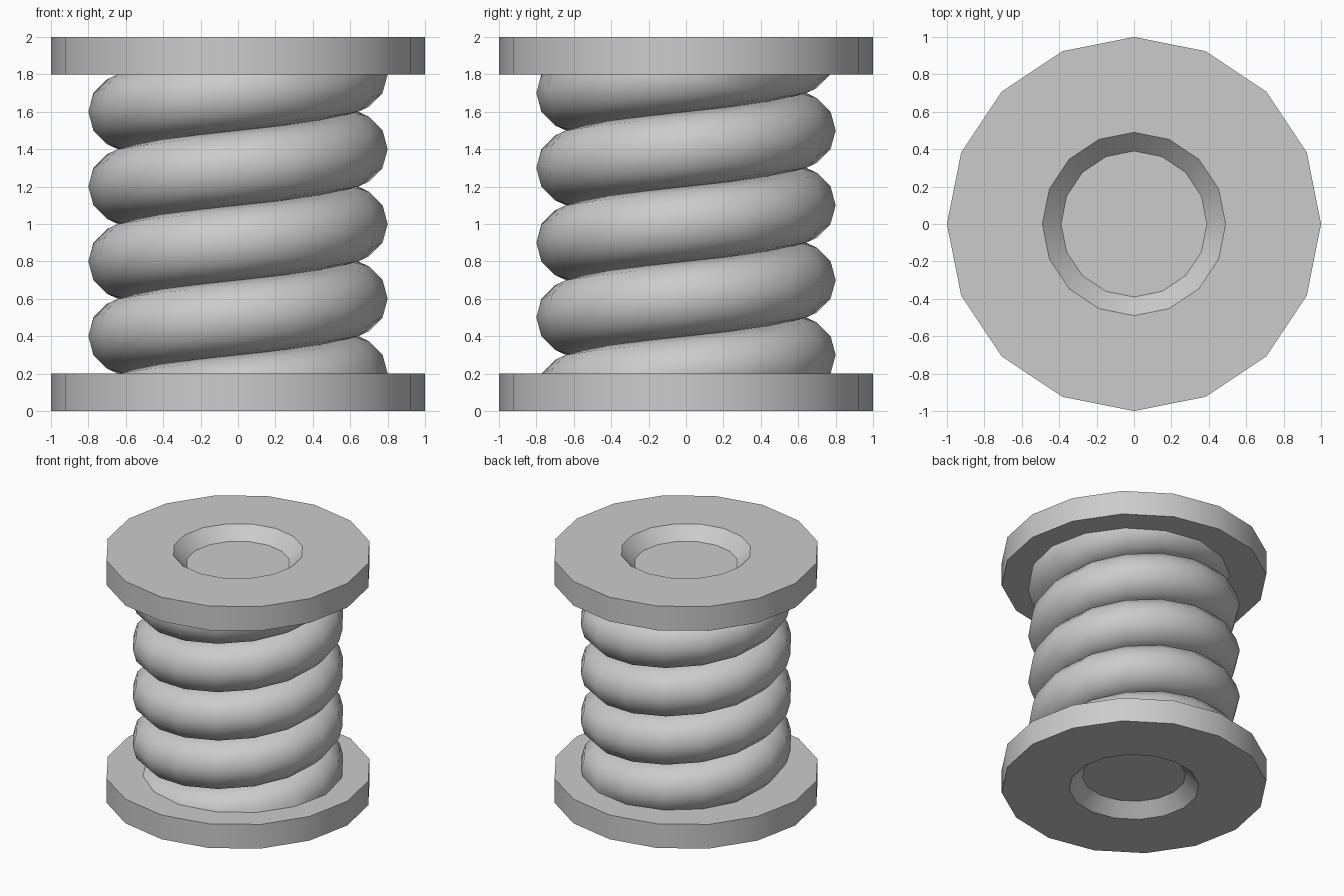
import bpy
import bmesh
from math import cos, sin, pi

if "Cube" in bpy.data.objects:
    bpy.data.objects.remove(bpy.data.objects["Cube"], do_unlink=True)

grey = bpy.data.materials.new("light grey")
grey.use_nodes = True
colour = (0.6, 0.6, 0.6, 1)
grey.diffuse_color = colour
grey.node_tree.nodes["Principled BSDF"].inputs["Base Color"].default_value = colour

SIDES = 16      # steps round the spool
PITCH = 0.4     # rise of the coil per turn
FLANGE = 0.2    # flange thickness


def finish(name, bm, angle):
    """Turn a bmesh into a smooth shaded object."""
    bmesh.ops.recalc_face_normals(bm, faces=bm.faces)
    mesh = bpy.data.meshes.new(name)
    bm.to_mesh(mesh)
    bm.free()
    mesh.materials.append(grey)
    obj = bpy.data.objects.new(name, mesh)
    bpy.context.collection.objects.link(obj)
    bpy.ops.object.select_all(action="DESELECT")
    obj.select_set(True)
    bpy.context.view_layer.objects.active = obj
    bpy.ops.object.shade_smooth_by_angle(angle=angle)


def flange(name, outside, direction):
    """Disc with a conical recess in its outer face."""
    profile = [(0.39, 0.1), (0.49, 0), (1, 0), (1, FLANGE)]
    bm = bmesh.new()
    rings = []
    for r, depth in profile:
        rings.append([bm.verts.new((r * cos(2 * pi * i / SIDES),
                                    r * sin(2 * pi * i / SIDES),
                                    outside + direction * depth))
                      for i in range(SIDES)])
    for a, b in zip(rings, rings[1:]):
        for i in range(SIDES):
            j = (i + 1) % SIDES
            bm.faces.new((a[i], a[j], b[j], b[i]))
    bm.faces.new(rings[0])
    bm.faces.new(rings[-1])
    finish(name, bm, pi / 6)


def coil(name, radius=0.6, thickness=0.2, round_sides=12, turns=6):
    """Thick rope wound in a helix, trimmed inside the flanges."""
    bm = bmesh.new()
    rings = []
    for i in range(turns * SIDES + 1):
        a = 2 * pi * i / SIDES
        height = FLANGE - PITCH + PITCH * i / SIDES
        ring = []
        for k in range(round_sides):
            b = 2 * pi * k / round_sides
            r = radius + thickness * cos(b)
            ring.append(bm.verts.new((r * cos(a), r * sin(a),
                                      height + thickness * sin(b))))
        rings.append(ring)
    for a, b in zip(rings, rings[1:]):
        for k in range(round_sides):
            n = (k + 1) % round_sides
            bm.faces.new((a[k], b[k], b[n], a[n]))
    # Trim both ends just inside the flanges
    for z, normal in ((FLANGE - 0.02, -1), (2 - FLANGE + 0.02, 1)):
        bmesh.ops.bisect_plane(bm, geom=bm.verts[:] + bm.edges[:] + bm.faces[:],
                               plane_co=(0, 0, z), plane_no=(0, 0, normal),
                               clear_outer=True)
    finish(name, bm, pi / 3)


flange("bottom_flange", 0, 1)
flange("top_flange", 2, -1)
coil("wound_coil")
